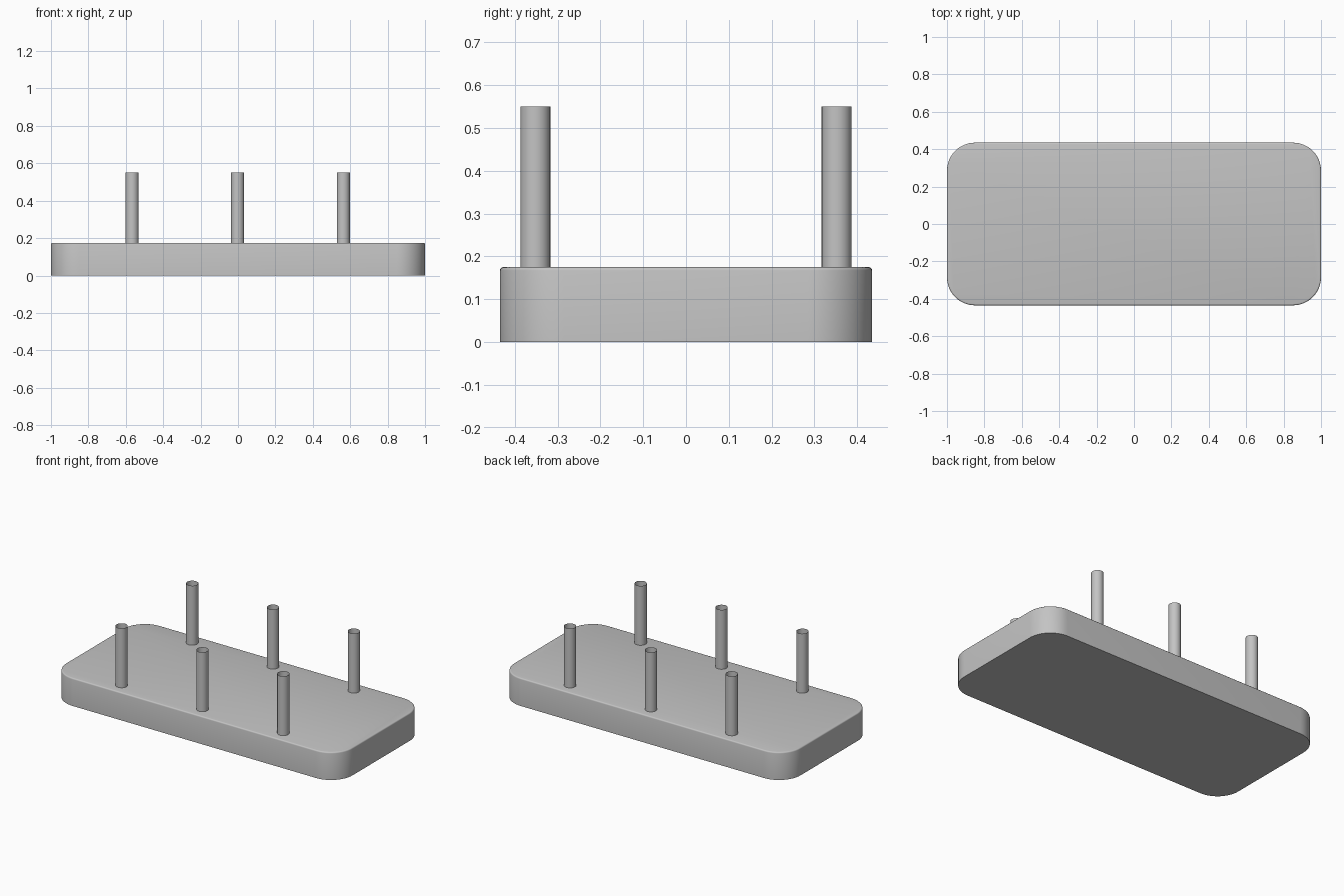
import bpy, bmesh, math

cube = bpy.data.objects.get("Cube")
if cube:
    bpy.data.objects.remove(cube, do_unlink=True)

HALF_X, HALF_Y, BASE_H = 1.0, 0.435, 0.175
CORNER, ROUND = 0.15, 0.008
POST_R, POST_TOP = 0.035, 0.55

grey = bpy.data.materials.new("light grey")
grey.use_nodes = True
GREY = (0.55, 0.55, 0.55, 1.0)
grey.diffuse_color = GREY
grey.node_tree.nodes["Principled BSDF"].inputs["Base Color"].default_value = GREY


def add_object(name, bm):
    bmesh.ops.recalc_face_normals(bm, faces=bm.faces)
    mesh = bpy.data.meshes.new(name)
    bm.to_mesh(mesh)
    bm.free()
    mesh.materials.append(grey)
    obj = bpy.data.objects.new(name, mesh)
    bpy.context.collection.objects.link(obj)
    bpy.ops.object.select_all(action='DESELECT')
    obj.select_set(True)
    bpy.context.view_layer.objects.active = obj
    bpy.ops.object.shade_smooth_by_angle(angle=math.radians(50))
    return obj


# Base: rounded rectangle slab with a softened top edge
def ring(bm, inset, z, steps=12):
    verts = []
    r = CORNER - inset
    for q, (sx, sy) in enumerate([(1, 1), (-1, 1), (-1, -1), (1, -1)]):
        for i in range(steps + 1):
            a = math.pi / 2 * (q + i / steps)
            verts.append(bm.verts.new((sx * (HALF_X - CORNER) + r * math.cos(a),
                                       sy * (HALF_Y - CORNER) + r * math.sin(a), z)))
    return verts


bm = bmesh.new()
rings = [ring(bm, 0, 0)]
for i in range(4):
    a = math.pi / 2 * i / 3
    rings.append(ring(bm, ROUND * (1 - math.cos(a)), BASE_H - ROUND + ROUND * math.sin(a)))
count = len(rings[0])
for low, high in zip(rings, rings[1:]):
    for i in range(count):
        j = (i + 1) % count
        bm.faces.new((low[i], low[j], high[j], high[i]))
bm.faces.new(rings[0][::-1])
bm.faces.new(rings[-1])
add_object("base_slab", bm)

# Posts: two rows of three thin open tubes
for row, y in (("front", -0.352), ("back", 0.352)):
    for side, x in (("right", -0.566), ("middle", -0.002), ("left", 0.563)):
        bm = bmesh.new()
        bmesh.ops.create_cone(bm, cap_ends=False, segments=24, radius1=POST_R,
                              radius2=POST_R, depth=POST_TOP - BASE_H)
        bmesh.ops.translate(bm, verts=bm.verts, vec=(x, y, (POST_TOP + BASE_H) / 2))
        add_object(f"{row}_{side}_post", bm)
